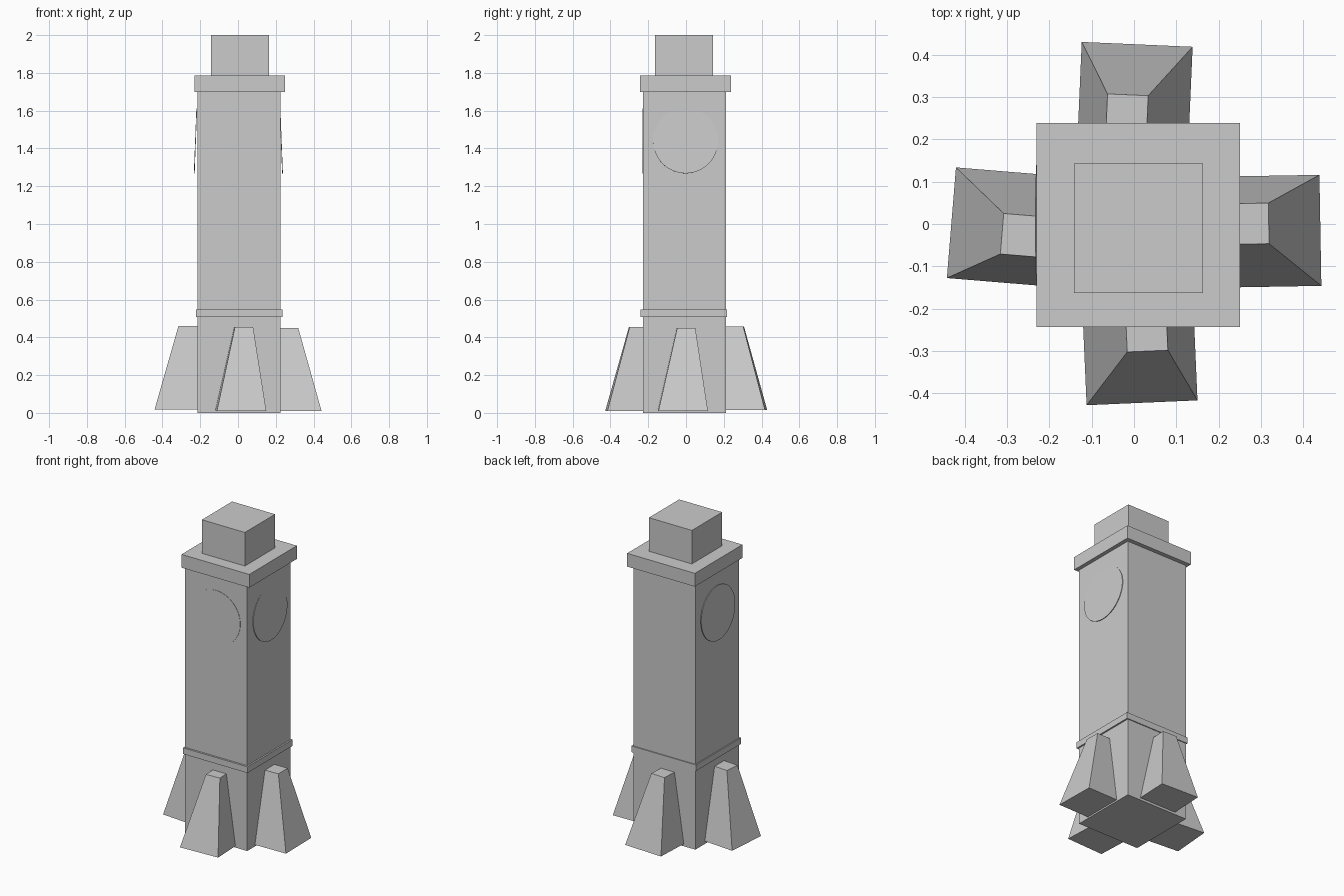
import bpy, bmesh
from math import radians
from mathutils import Vector, Matrix

if "Cube" in bpy.data.objects:
    bpy.data.objects.remove(bpy.data.objects["Cube"])


def finish(name, bm):
    bmesh.ops.recalc_face_normals(bm, faces=bm.faces)
    mesh = bpy.data.meshes.new(name)
    bm.to_mesh(mesh)
    bm.free()
    obj = bpy.data.objects.new(name, mesh)
    bpy.context.collection.objects.link(obj)


def box(name, lo, hi):
    bm = bmesh.new()
    lo, hi = Vector(lo), Vector(hi)
    size = Matrix.Diagonal((hi - lo).to_4d())
    bmesh.ops.create_cube(bm, size=1, matrix=Matrix.Translation((lo + hi) / 2) @ size)
    finish(name, bm)


def buttress(name, heading, foot, top, z0, z1):
    # foot and top are the midpoints of the outer edges; the inner end sinks into the shaft
    out = Vector((1, 0, 0))
    out.rotate(Matrix.Rotation(radians(heading), 3, 'Z'))
    side = Vector((-out.y, out.x, 0))
    bm = bmesh.new()
    rings = []
    for mid, z, half, depth in ((foot, z0, 0.131, 0.26), (top, z1, 0.048, 0.10)):
        m = Vector((*mid, z))
        rings.append([bm.verts.new(p) for p in (
            m + side * half, m - side * half,
            m - side * half - out * depth, m + side * half - out * depth)])
    a, b = rings
    bm.faces.new(a)
    bm.faces.new(b)
    for i in range(4):
        j = (i + 1) % 4
        bm.faces.new((a[i], a[j], b[j], b[i]))
    finish(name, bm)


def dial(name, centre, heading, tilt):
    bm = bmesh.new()
    turn = Matrix.Rotation(radians(heading), 4, 'Z') @ Matrix.Rotation(radians(90 - tilt), 4, 'Y')
    bmesh.ops.create_cone(bm, cap_ends=True, segments=64, radius1=0.172, radius2=0.172,
                          depth=0.004, matrix=Matrix.Translation(centre) @ turn)
    finish(name, bm)


# Tower body
box("shaft", (-0.215, -0.228, 0), (0.225, 0.212, 1.71))
box("string_course", (-0.222, -0.24, 0.507), (0.235, 0.218, 0.547))
box("cornice", (-0.23, -0.243, 1.70), (0.25, 0.239, 1.785))
box("top_block", (-0.142, -0.163, 1.78), (0.163, 0.143, 2.0))

# Slightly crooked buttresses
buttress("right_buttress", 1, (0.44, -0.015), (0.318, 0.0015), 0.01, 0.45)
buttress("front_buttress", -87.5, (0.019, -0.422), (0.032, -0.30), 0.01, 0.455)
buttress("back_buttress", 87.5, (0.0075, 0.424), (-0.0145, 0.305), 0.015, 0.457)
buttress("left_buttress", 175.3, (-0.431, 0.003), (-0.3115, -0.023), 0.018, 0.46)

# Thin round dials on the shaft
dial("right_dial", (0.229, -0.002, 1.44), 0, 2.2)
dial("left_dial", (-0.225, -0.002, 1.44), 180, 2.2)
dial("front_dial", (0.005, -0.228, 1.44), -90, 0)
